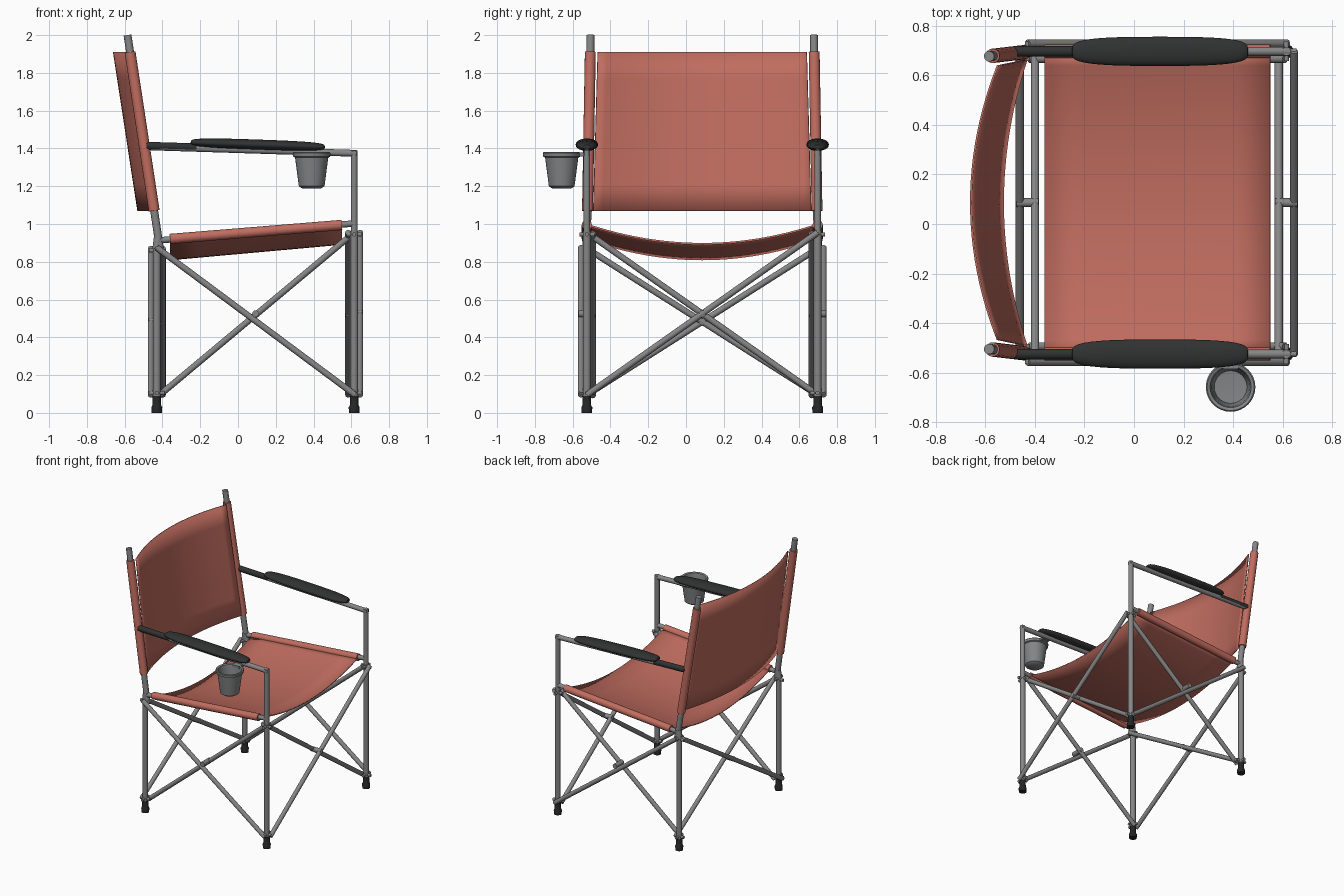
import bpy, bmesh, math
from mathutils import Vector

if "Cube" in bpy.data.objects:
    bpy.data.objects.remove(bpy.data.objects["Cube"])


def material(name, rgb):
    m = bpy.data.materials.new(name)
    m.use_nodes = True
    m.diffuse_color = (*rgb, 1)
    m.node_tree.nodes["Principled BSDF"].inputs["Base Color"].default_value = (*rgb, 1)
    return m


FABRIC = material("terracotta fabric", (0.53, 0.152, 0.115))
METAL = material("grey metal", (0.24, 0.24, 0.245))
CUP = material("cup grey", (0.23, 0.235, 0.24))
PAD = material("black foam", (0.03, 0.032, 0.031))
RUBBER = material("black rubber", (0.018, 0.019, 0.019))


def finish(name, bm, mat, smooth=True):
    bmesh.ops.recalc_face_normals(bm, faces=bm.faces)
    me = bpy.data.meshes.new(name)
    bm.to_mesh(me)
    bm.free()
    me.materials.append(mat)
    ob = bpy.data.objects.new(name, me)
    bpy.context.collection.objects.link(ob)
    if smooth:
        bpy.ops.object.select_all(action='DESELECT')
        ob.select_set(True)
        bpy.context.view_layer.objects.active = ob
        bpy.ops.object.shade_smooth_by_angle(angle=math.radians(40))
    return ob


def rod(name, a, b, r, mat=METAL, r2=None):
    """Round bar between two points."""
    a, b = Vector(a), Vector(b)
    d = b - a
    bm = bmesh.new()
    bmesh.ops.create_cone(bm, cap_ends=True, segments=16, radius1=r,
                          radius2=r if r2 is None else r2, depth=d.length)
    bm.transform(d.to_track_quat('Z', 'Y').to_matrix().to_4x4())
    bmesh.ops.translate(bm, verts=bm.verts, vec=(a + b) / 2)
    return finish(name, bm, mat)


def lathe(name, profile, centre, mat, steps=32):
    """Spin an (r, z) profile round a vertical axis."""
    bm = bmesh.new()
    vs = [bm.verts.new((r, 0, z)) for r, z in profile]
    es = [bm.edges.new(p) for p in zip(vs, vs[1:])]
    bmesh.ops.spin(bm, geom=vs + es, cent=(0, 0, 0), axis=(0, 0, 1),
                   angle=math.tau, steps=steps)
    bmesh.ops.remove_doubles(bm, verts=bm.verts, dist=0.0001)
    bmesh.ops.translate(bm, verts=bm.verts, vec=centre)
    return finish(name, bm, mat)


def sheet(name, point, n, m, thickness):
    """Fabric sheet from point(u, v), given thickness."""
    bm = bmesh.new()
    g = [[bm.verts.new(point(i / n, j / m)) for j in range(m + 1)] for i in range(n + 1)]
    for i in range(n):
        for j in range(m):
            bm.faces.new((g[i][j], g[i + 1][j], g[i + 1][j + 1], g[i][j + 1]))
    ob = finish(name, bm, FABRIC)
    mod = ob.modifiers.new("thickness", 'SOLIDIFY')
    mod.thickness = thickness
    mod.offset = 0
    return ob


def mix(a, b, t):
    return a + (b - a) * t


MID = 0.086            # middle of the frame across y
HALF = 0.611           # half the frame width
FRONT, BACK = 0.615, -0.43
GAP = 0.031            # brace offset from the leg axis
BR = 0.0165            # brace radius


def post(z, side):
    """Point on the leaning back post."""
    t = (z - 0.88) / 1.12
    return Vector((mix(-0.415, -0.585, t), MID + side * mix(HALF, 0.591, t), z))


for side, label in ((-1, "right"), (1, "left")):
    y = MID + side * HALF

    # Legs and back post
    rod(f"{label}_front_leg", (FRONT, y, 0.06), (FRONT, y, 1.39), 0.018)
    rod(f"{label}_front_leg_sleeve", (FRONT, y, 0.08), (FRONT, y, 0.96), 0.021)
    rod(f"{label}_back_leg", (BACK, y, 0.06), (BACK, y, 0.89), 0.021)
    rod(f"{label}_back_post", post(0.87, side), post(2.0, side), 0.021)
    rod(f"{label}_back_joint", (BACK, y, 0.87), post(0.93, side), 0.023)

    # Rubber feet
    for x, end in ((FRONT, "front"), (BACK, "back")):
        lathe(f"{label}_{end}_foot",
              [(0, 0), (0.028, 0), (0.029, 0.03), (0.023, 0.04), (0.022, 0.09), (0, 0.09)],
              (x, y, 0), RUBBER, 16)

    # Seat rail with fabric sleeve
    rod(f"{label}_seat_rail", (-0.42, y, 0.913), (FRONT, y, 1.003), 0.017)
    rod(f"{label}_seat_sleeve", (-0.36, y, 0.921), (0.55, y, 0.995), 0.027, FABRIC)

    # Backrest sleeve on the post
    rod(f"{label}_back_sleeve", post(1.07, side), post(1.91, side), 0.029, FABRIC)

    # Arm tube, grip and pad
    rod(f"{label}_arm_tube", (-0.46, y, 1.408), (0.628, y, 1.374), 0.018)
    rod(f"{label}_arm_grip", (-0.485, y, 1.414), (-0.22, y, 1.406), 0.021, PAD)
    bm = bmesh.new()
    bmesh.ops.create_uvsphere(bm, u_segments=24, v_segments=20, radius=1)
    for v in bm.verts:
        h, r = v.co.z, math.hypot(v.co.x, v.co.y)
        k = r ** 0.5 / r if r > 0.001 else 0
        x = math.copysign(abs(h) ** 0.7, h) * 0.356
        v.co = (0.105 + x, y + v.co.x * k * 0.059, 1.42 - 0.035 * x + v.co.y * k * 0.027)
    finish(f"{label}_arm_pad", bm, PAD)

    # Side crossed braces
    yo, yi = y + side * GAP, y - side * GAP
    rod(f"{label}_outer_side_brace", (-0.43, yo, 0.875), (0.62, yo, 0.095), BR)
    rod(f"{label}_inner_side_brace", (-0.42, yi, 0.09), (0.61, yi, 0.95), BR)
    rod(f"{label}_side_pivot", (0.093, y - 0.045, 0.525), (0.093, y + 0.045, 0.525), 0.018)

    # Pins holding the side braces
    for x, z in ((BACK, 0.87), (BACK, 0.105), (FRONT, 0.105), (FRONT, 0.945)):
        rod(f"{label}_side_pin", (x, y - 0.04, z), (x, y + 0.04, z), 0.011)

# Front and back crossed braces
for x, top, label in ((FRONT, 0.955, "front"), (BACK, 0.87, "back")):
    for off, s in ((1 if x > 0 else -1, 1), (-1 if x > 0 else 1, -1)):
        bx = x + off * GAP
        rod(f"{label}_brace", (bx, MID - s * HALF, 0.095), (bx, MID + s * HALF, top), BR)
    z = (top + 0.095) / 2
    rod(f"{label}_pivot", (x - 0.045, MID, z), (x + 0.045, MID, z), 0.018)
    for y in (MID - HALF, MID + HALF):
        for pz in (0.105, top - 0.01):
            rod(f"{label}_brace_pin", (x - 0.04, y, pz), (x + 0.04, y, pz), 0.011)


# Sagging seat
def seat_point(u, v):
    s = 2 * v - 1
    return (mix(-0.36, 0.55, u), MID + s * 0.605,
            mix(0.921, 0.995, u) - mix(0.108, 0.1, u) * (1 - s * s))


sheet("seat_fabric", seat_point, 6, 24, 0.01)


# Curved backrest
def back_point(u, v):
    s = 2 * v - 1
    return (mix(-0.434, -0.55, u) - mix(0.095, 0.108, u) * (1 - s * s),
            MID + s * mix(0.577, 0.553, u), mix(1.07, 1.91, u))


sheet("backrest_fabric", back_point, 6, 24, 0.008)

# Cup holder hanging from the right arm
CX, CY = 0.39, -0.658
lathe("cup_holder",
      [(0, 1.188), (0.05, 1.188), (0.068, 1.2), (0.088, 1.352), (0.098, 1.357), (0.1, 1.375),
       (0.095, 1.38), (0.083, 1.375), (0.078, 1.35), (0.066, 1.212), (0, 1.207)],
      (CX, CY, 0), CUP)
bm = bmesh.new()
bmesh.ops.create_cube(bm, size=1)
for v in bm.verts:
    v.co = (CX + v.co.x * 0.06, -0.555 + v.co.y * 0.06, 1.368 + v.co.z * 0.02)
finish("cup_bracket", bm, CUP, False)
